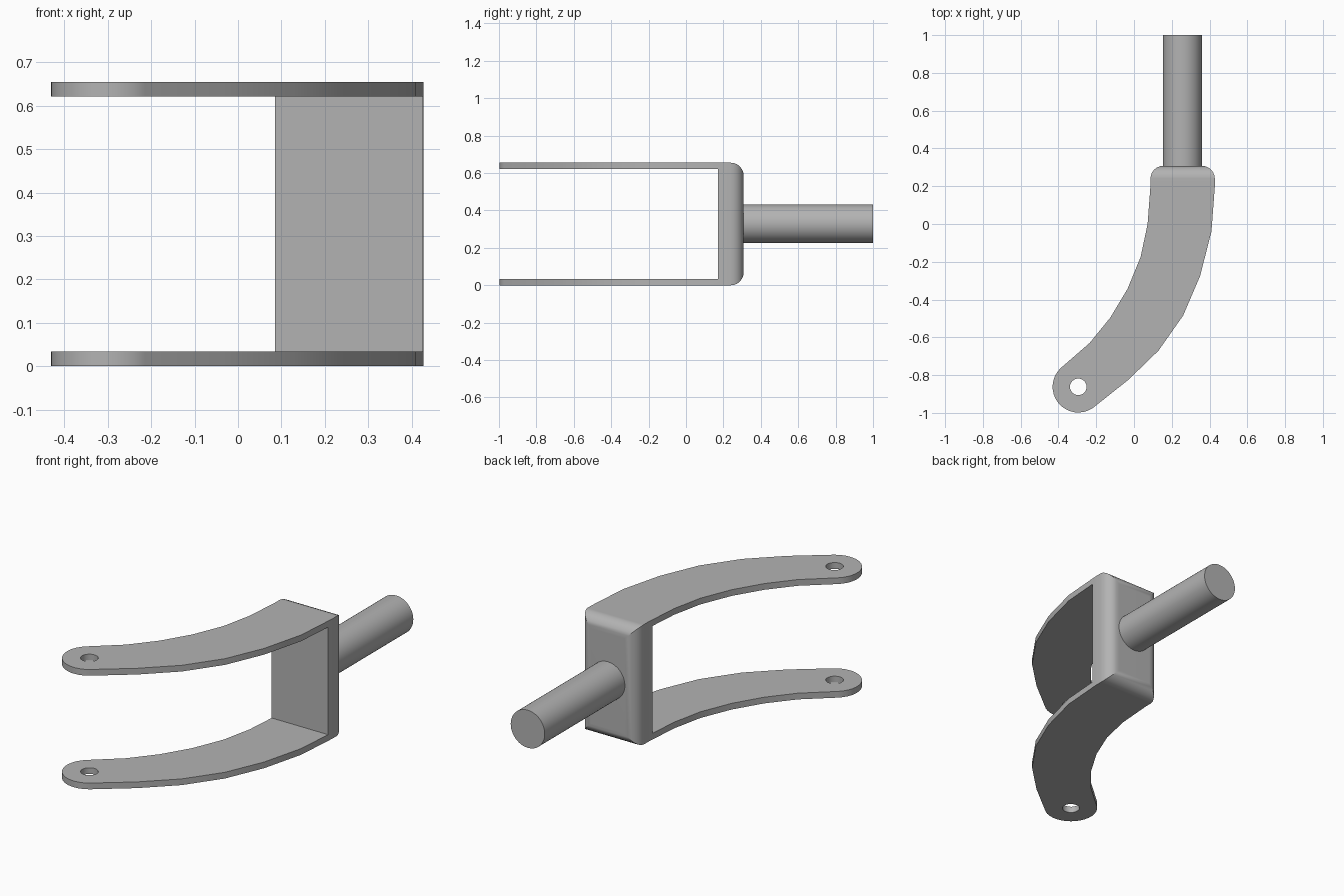
import bpy, bmesh, math
from mathutils import Matrix, Vector

cube = bpy.data.objects.get("Cube")
if cube:
    bpy.data.objects.remove(cube, do_unlink=True)

HEIGHT, PLATE = 0.655, 0.034
BACK, WALL_FRONT = 0.308, 0.17
TIP, TIP_R, HOLE_R = Vector((-0.295, -0.862)), 0.136, 0.044

steel = bpy.data.materials.new("grey steel")
steel.use_nodes = True
steel.diffuse_color = (0.45, 0.45, 0.45, 1)
steel.node_tree.nodes["Principled BSDF"].inputs["Base Color"].default_value = (0.45, 0.45, 0.45, 1)


def add_object(name, bm):
    mesh = bpy.data.meshes.new(name)
    bmesh.ops.recalc_face_normals(bm, faces=bm.faces)
    bm.to_mesh(mesh)
    bm.free()
    mesh.materials.append(steel)
    obj = bpy.data.objects.new(name, mesh)
    bpy.context.collection.objects.link(obj)
    return obj


def select(obj):
    bpy.ops.object.select_all(action='DESELECT')
    obj.select_set(True)
    bpy.context.view_layer.objects.active = obj


def cylinder(name, radius, length, matrix, sides):
    bm = bmesh.new()
    bmesh.ops.create_cone(bm, cap_ends=True, segments=sides, radius1=radius,
                          radius2=radius, depth=length, matrix=matrix)
    return add_object(name, bm)


def cut(obj, cutter):
    cutter.hide_render = True
    mod = obj.modifiers.new("cut", 'BOOLEAN')
    mod.operation, mod.solver, mod.object = 'DIFFERENCE', 'EXACT', cutter
    select(obj)
    bpy.ops.object.modifier_apply(modifier=mod.name)
    bpy.data.objects.remove(cutter, do_unlink=True)


# Curved outline of the fork seen from above, with a round tip
inner = [(0.087, BACK), (0.087, 0.2), (0.072, 0), (0.035, -0.175),
         (-0.035, -0.345), (-0.125, -0.495), (-0.235, -0.63)]
outer = [(-0.03, -0.825), (0.13, -0.67), (0.26, -0.485),
         (0.35, -0.275), (0.41, -0.04), (0.428, 0.2), (0.428, BACK)]
tip = []
for i in range(17):
    a = math.radians(132 + i * (306 - 132) / 16)
    tip.append((TIP.x + TIP_R * math.cos(a), TIP.y + TIP_R * math.sin(a)))

# Solid fork, rounded around its back face
bm = bmesh.new()
base = bm.faces.new([bm.verts.new((x, y, 0)) for x, y in inner + tip + outer])
top = bmesh.ops.extrude_face_region(bm, geom=[base])["geom"]
bmesh.ops.translate(bm, vec=(0, 0, HEIGHT),
                    verts=[v for v in top if isinstance(v, bmesh.types.BMVert)])
back = max(bm.faces, key=lambda f: f.calc_center_median().y)
bmesh.ops.bevel(bm, geom=list(back.edges), offset=0.068, offset_type='OFFSET',
                segments=6, profile=0.5, affect='EDGES')
fork = add_object("fork", bm)

# Open gap between the two arms
bm = bmesh.new()
bmesh.ops.create_cube(bm, size=1, matrix=Matrix.Translation((0, WALL_FRONT - 1, HEIGHT / 2))
                      @ Matrix.Diagonal((3, 2, HEIGHT - 2 * PLATE, 1)))
cut(fork, add_object("gap_cutter", bm))

# Pin holes through both tips
cut(fork, cylinder("hole_cutter", HOLE_R, 2,
                   Matrix.Translation((TIP.x, TIP.y, HEIGHT / 2)), 24))

# Round shaft behind the fork
length = 1 - WALL_FRONT - 0.05
shaft = cylinder("shaft", 0.103, length,
                 Matrix.Translation((0.257, 1 - length / 2, HEIGHT / 2 + 0.002))
                 @ Matrix.Rotation(math.pi / 2, 4, 'X'), 48)

# Smooth curved sides, crisp rims
for obj in (fork, shaft):
    select(obj)
    bpy.ops.object.shade_smooth_by_angle(angle=math.radians(30))
    weighted = obj.modifiers.new("even_shading", 'WEIGHTED_NORMAL')
    weighted.keep_sharp = True
